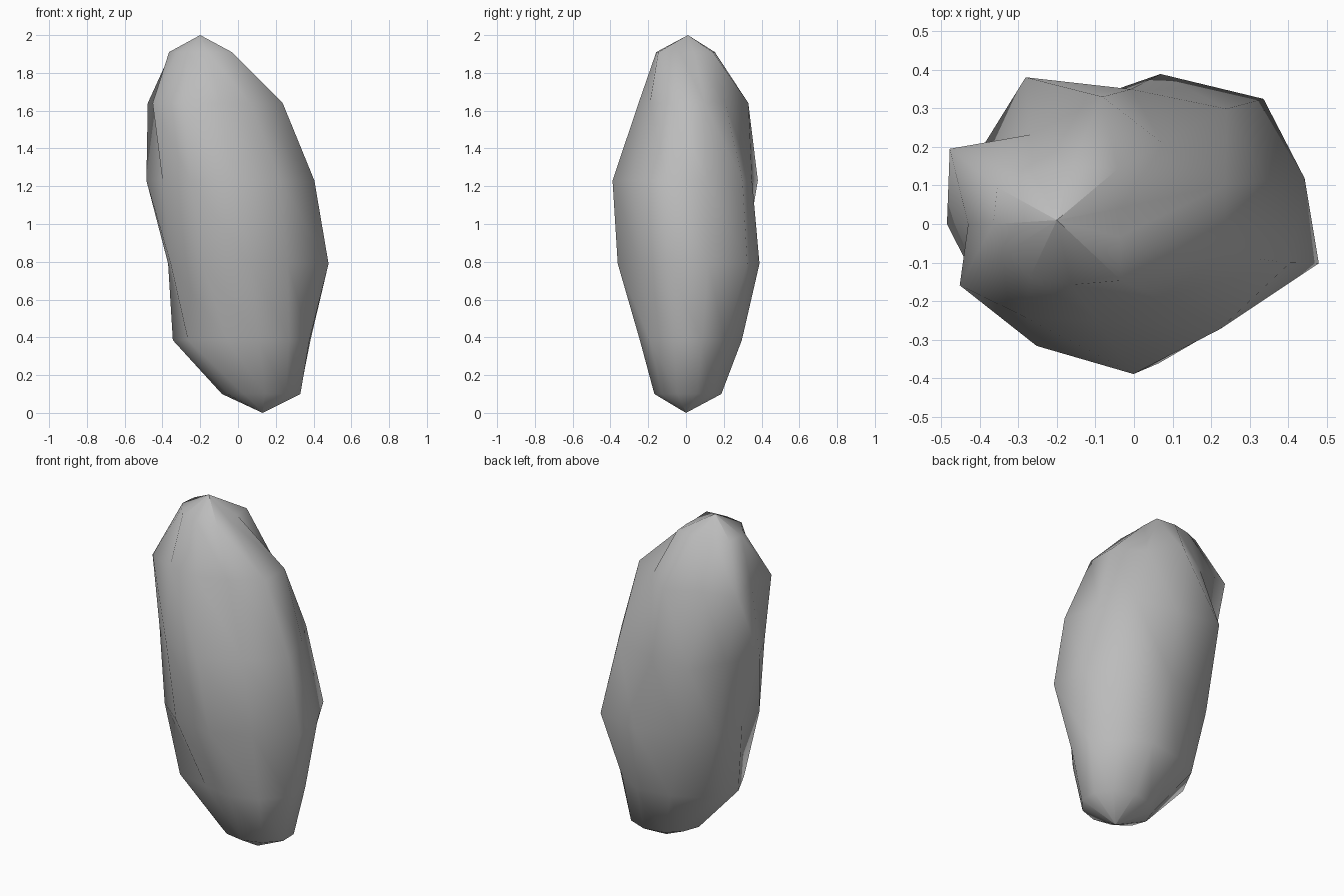
import bpy, bmesh, math

if "Cube" in bpy.data.objects:
    bpy.data.objects.remove(bpy.data.objects["Cube"])

# Directions of the eleven lengthwise ridges, in degrees
COLUMNS = [-12, 15, 44, 80, 119, 150, 180, 207, 240, 280, 317]

# Rings from bottom to top: height, centre x, radius at each ridge
RINGS = [
    (0.10, 0.115, [.22, .22, .205, .19, .19, .19, .20, .19, .17, .17, .19]),
    (0.385, 0.065, [.32, .33, .295, .30, .30, .365, .41, .37, .25, .248, .28]),
    (0.79, 0.0, [.49, .458, .467, .395, .35, .395, .37, .40, .37, .367, .36]),
    (1.23, -0.07, [.485, .43, .43, .355, .435, .38, .415, .37, .365, .395, .40]),
    (1.64, -0.14, [.385, .39, .30, .335, .265, .39, .29, .35, .28, .255, .28]),
    (1.91, -0.19, [.155, .16, .205, .155, .15, .19, .175, .15, .16, .16, .215]),
]

bm = bmesh.new()
loops = []
for z, cx, radii in RINGS:
    loop = []
    for deg, r in zip(COLUMNS, radii):
        a = math.radians(deg)
        loop.append(bm.verts.new((cx + r * math.cos(a), r * math.sin(a), z)))
    loops.append(loop)

# Side bands, split along one diagonal, and pointed ends with a faceted tip
n = len(COLUMNS)
for i in range(n):
    j = (i + 1) % n
    for lo, hi in zip(loops, loops[1:]):
        bm.faces.new((hi[i], lo[i], lo[j]))
        bm.faces.new((hi[i], lo[j], hi[j]))
    bottom = bm.verts.new((0.13, 0.0, 0.0))
    top = bm.verts.new((-0.20, 0.01, 2.0))
    bm.faces.new((bottom, loops[0][j], loops[0][i]))
    bm.faces.new((top, loops[-1][i], loops[-1][j]))
for f in bm.faces:
    f.smooth = True

mesh = bpy.data.meshes.new("rock")
bm.to_mesh(mesh)
bm.free()
rock = bpy.data.objects.new("rock", mesh)
bpy.context.collection.objects.link(rock)

# Plain stone colour
stone = bpy.data.materials.new("stone grey")
stone.diffuse_color = (0.5, 0.5, 0.5, 1)
stone.use_nodes = True
stone.node_tree.nodes["Principled BSDF"].inputs["Base Color"].default_value = stone.diffuse_color
mesh.materials.append(stone)
